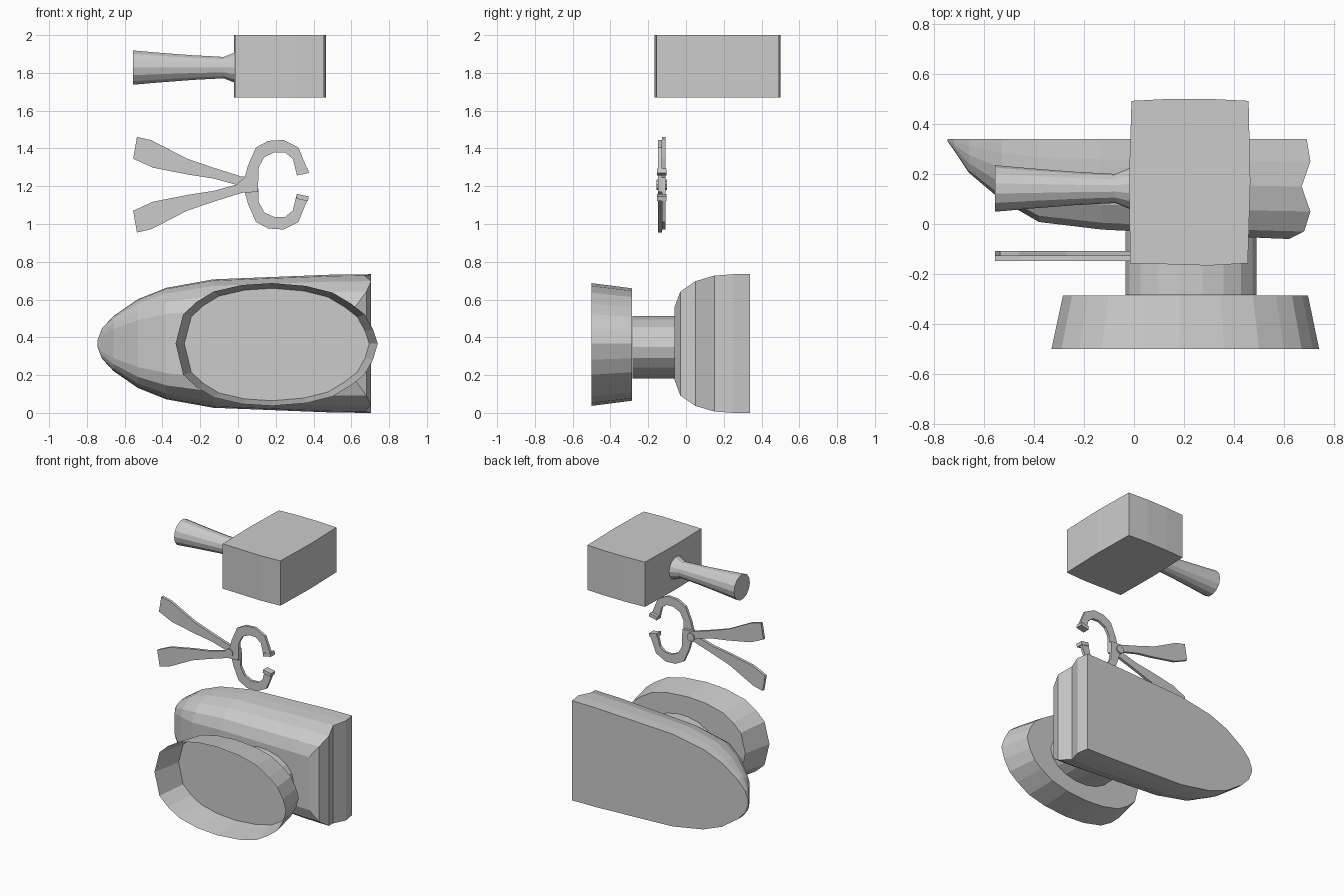
import bpy, math
from mathutils import Vector

cube = bpy.data.objects.get("Cube")
if cube:
    bpy.data.objects.remove(cube, do_unlink=True)

grey = bpy.data.materials.new("forge grey")
grey.use_nodes = True
GREY = (0.6, 0.6, 0.6, 1)
grey.diffuse_color = GREY
grey.node_tree.nodes["Principled BSDF"].inputs["Base Color"].default_value = GREY


def add_mesh(name, verts, faces):
    mesh = bpy.data.meshes.new(name)
    mesh.from_pydata(verts, [], faces)
    mesh.validate()
    mesh.materials.append(grey)
    obj = bpy.data.objects.new(name, mesh)
    bpy.context.collection.objects.link(obj)
    return obj


def loft(name, rings, caps=(True, True)):
    """Skin a list of closed rings that share a point count."""
    n = len(rings[0])
    verts = [p for ring in rings for p in ring]
    faces = [(r * n + i, r * n + (i + 1) % n, (r + 1) * n + (i + 1) % n, (r + 1) * n + i)
             for r in range(len(rings) - 1) for i in range(n)]
    if caps[0]:
        faces.append(tuple(reversed(range(n))))
    if caps[1]:
        faces.append(tuple(range(len(verts) - n, len(verts))))
    return add_mesh(name, verts, faces)


def ellipse(n, a, b):
    return [(a * math.cos(2 * math.pi * i / n), b * math.sin(2 * math.pi * i / n)) for i in range(n)]


# Mallet head: slightly bulged rectangle, extruded upwards
head = [(-.015, -.157), (.14, -.161), (.3, -.166), (.455, -.157), (.465, .17),
        (.458, .492), (.3, .5), (.14, .5), (-.01, .492), (-.02, .17)]
loft("mallet_head", [[(x, y, z) for x, y in head] for z in (1.67, 2)])

# Mallet handle: flared grip running along x
grip = [(-.555, .093), (-.42, .081), (-.24, .067), (-.075, .058), (-.015, .083), (.01, .083)]
loft("mallet_handle", [[(x, .142 + u, 1.828 + v) for u, v in ellipse(14, r, r)] for x, r in grip])

# Tongs: one flat arm outline, mirrored in height for the second arm
PIVOT_Z = 1.208
upper_edge = [(-.555, 1.07), (-.45, 1.118), (-.26, 1.155), (-.13, 1.175), (-.01, 1.208), (.035, 1.245),
              (.053, 1.31), (.095, 1.405), (.16, 1.44), (.24, 1.445), (.32, 1.405), (.375, 1.27)]
lower_edge = [(-.535, .955), (-.46, .972), (-.27, 1.07), (-.13, 1.118), (.02, 1.165), (.105, 1.17),
              (.11, 1.3), (.14, 1.355), (.195, 1.38), (.25, 1.378), (.29, 1.345), (.312, 1.257)]
for name, sign, y0 in (("front", 1, -.148), ("back", -1, -.128)):
    rings = []
    for (ax, az), (bx, bz) in zip(upper_edge, lower_edge):
        az, bz = (PIVOT_Z + sign * (z - PIVOT_Z) for z in (az, bz))
        rings.append([(ax, y0, az), (bx, y0, bz), (bx, y0 + .02, bz), (ax, y0 + .02, az)])
    loft(name + "_tong_arm", rings)
    # Thickened gripping pad at the jaw tip
    pad = [(.312, 1.257), (.375, 1.27), (.37, 1.295), (.308, 1.282)]
    loft(name + "_tong_pad", [[(x, y, PIVOT_Z + sign * (z - PIVOT_Z)) for x, z in pad] for y in (-.153, -.103)])
loft("tong_rivet", [[(.035 + u, y, PIVOT_Z + v) for u, v in ellipse(10, .03, .03)] for y in (-.155, -.1)])

# Anvil body: (x, half height, underside y) stations from the horn to the heel
MID = .367
stations = [(-.745, .015, .33), (-.72, .08, .295), (-.66, .145, .205), (-.53, .235, .095),
            (-.38, .295, .008), (-.13, .34, -.022), (.5, .365, -.055), (.62, .367, -.06)]
# Section as (fraction of depth, fraction of half height, heel x)
section = [(0, 1, .69), (.225, 1, .705), (.475, .98, .67), (.725, .9, .705), (.925, .75, .68), (1, .53, .62)]


def half_ring(x, h, front, side):
    return [(x if x is not None else end, .34 - t * (.34 - front), MID + side * h * k) for t, k, end in section]


def full_ring(x, h, front):
    return half_ring(x, h, front, 1) + half_ring(x, h, front, -1)[::-1]


rings = [full_ring(*s) for s in stations[:-1]] + [full_ring(None, .367, -.06)]
body = loft("anvil_body", rings, (True, False))

# Anvil heel: grooved end built from one strip per section step
top, bottom = half_ring(None, .367, -.06, 1), half_ring(None, .367, -.06, -1)
n = len(section)
add_mesh("anvil_heel", top + bottom, [(i, i + 1, n + i + 1, n + i) for i in range(n - 1)])

# Anvil waist: oval column
loft("anvil_waist", [[(.2275 + u, y, .348 + v) for u, v in ellipse(18, .262, .168)] for y in (-.283, -.03)])

# Anvil foot: flared oval skirt, closed at the waist and open underneath
outline = [(-.33, .005), (-.29, .16), (-.22, .225), (-.13, .28), (.02, .315), (.18, .325),
           (.36, .31), (.5, .275), (.6, .215), (.67, .16), (.715, .08), (.74, .005)]
rim = [(x, z) for x, z in outline] + [(x, -z) for x, z in outline[-2:0:-1]]
foot = []
for y, s in ((-.285, .915), (-.5, 1)):
    foot.append([(.212 + s * (x - .212), y, .362 + s * z) for x, z in rim])
loft("anvil_foot", foot, (True, False))

# Make every part face outward
import bmesh
for obj in bpy.context.collection.objects:
    if obj.type == 'MESH' and obj.data.materials and obj.data.materials[0] == grey:
        bm = bmesh.new()
        bm.from_mesh(obj.data)
        bmesh.ops.recalc_face_normals(bm, faces=bm.faces)
        if obj.name == "anvil_heel" and sum((f.normal.x for f in bm.faces)) < 0:
            bmesh.ops.reverse_faces(bm, faces=bm.faces)
        bm.to_mesh(obj.data)
        bm.free()
